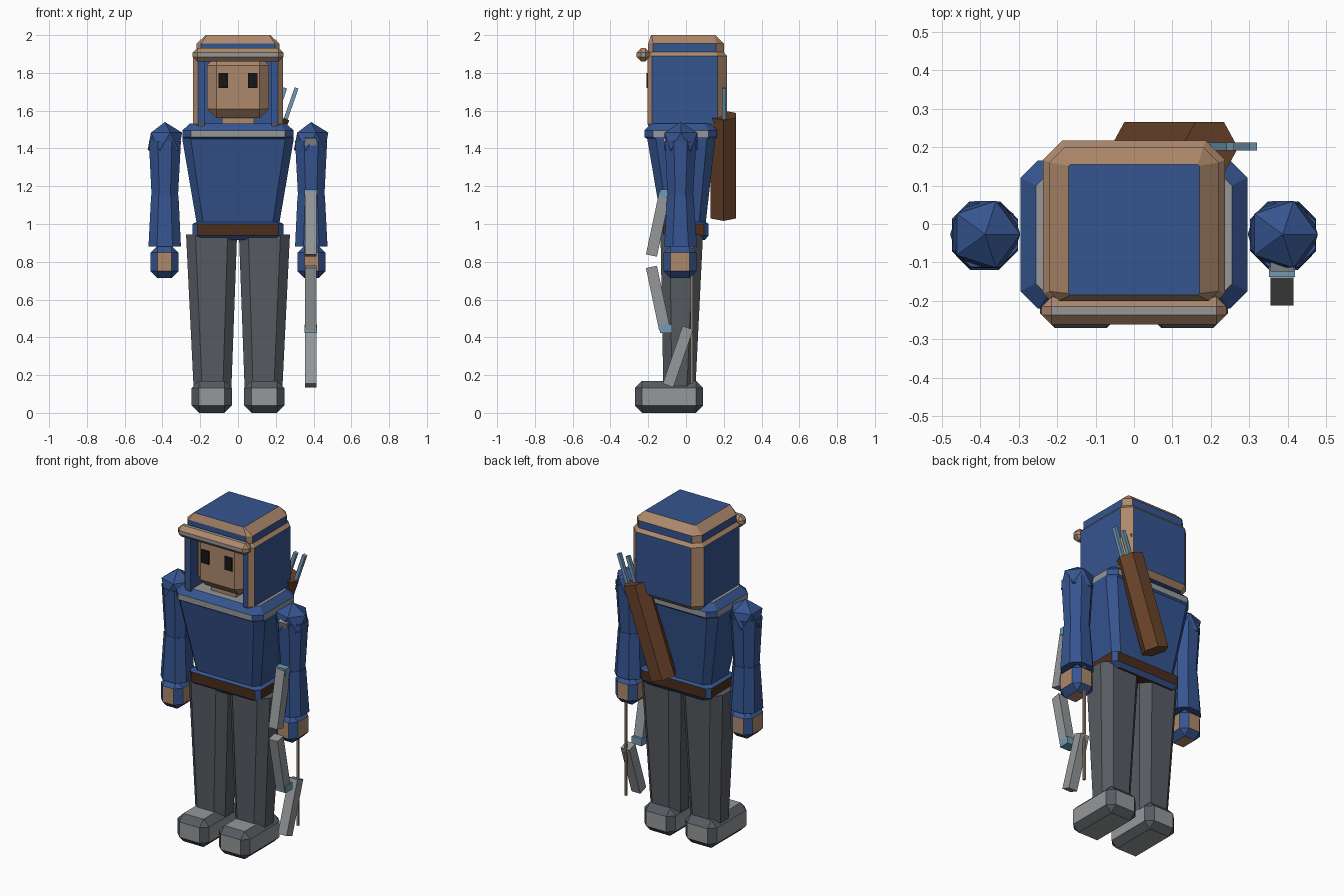
import bpy, bmesh, math
from mathutils import Vector

if "Cube" in bpy.data.objects:
    bpy.data.objects.remove(bpy.data.objects["Cube"])


def mat(name, r, g, b):
    m = bpy.data.materials.new(name)
    m.diffuse_color = (r, g, b, 1)
    m.use_nodes = True
    m.node_tree.nodes["Principled BSDF"].inputs["Base Color"].default_value = m.diffuse_color
    return m


BLUE = mat("blue_cloth", 0.036, 0.09, 0.28)
TAN = mat("tan", 0.42, 0.25, 0.15)
BROWN = mat("leather", 0.14, 0.055, 0.022)
DARK = mat("dark_leather", 0.07, 0.026, 0.012)
PANTS = mat("charcoal", 0.095, 0.105, 0.12)
GREY = mat("grey", 0.30, 0.31, 0.32)
STEEL = mat("pale_blue", 0.17, 0.32, 0.45)
BLACK = mat("black", 0.008, 0.008, 0.008)
STRING = mat("string", 0.30, 0.22, 0.15)


def finish(name, bm, mats):
    bmesh.ops.recalc_face_normals(bm, faces=bm.faces[:])
    me = bpy.data.meshes.new(name)
    bm.to_mesh(me)
    bm.free()
    for m in mats:
        me.materials.append(m)
    ob = bpy.data.objects.new(name, me)
    bpy.context.collection.objects.link(ob)
    return ob


def box(name, x0, x1, y0, y1, z0, z1, main, bevel=0, edge=None):
    """Chamfered box; chamfer faces take the edge material."""
    bm = bmesh.new()
    bmesh.ops.create_cube(bm, size=1)
    for v in bm.verts:
        v.co = Vector(((x0 + x1) / 2 + v.co.x * (x1 - x0),
                       (y0 + y1) / 2 + v.co.y * (y1 - y0),
                       (z0 + z1) / 2 + v.co.z * (z1 - z0)))
    if bevel:
        bmesh.ops.bevel(bm, geom=bm.edges[:], offset=bevel, segments=1,
                        affect='EDGES', profile=0.5, material=1)
    return finish(name, bm, [main, edge or main])


def ring(x0, x1, y0, y1, z, cf, cb=None):
    """Rectangle with cut corners: cf at the front, cb at the back."""
    cb = cb or cf
    return [(x0 + cf, y0, z), (x1 - cf, y0, z), (x1, y0 + cf, z), (x1, y1 - cb, z),
            (x1 - cb, y1, z), (x0 + cb, y1, z), (x0, y1 - cb, z), (x0, y0 + cf, z)]


def loft(name, rings, mats, bands=None, corner=0, caps=(0, 0)):
    """Skin rings; bands = material per band, corner = material of cut corners."""
    bm = bmesh.new()
    vs = [[bm.verts.new(p) for p in r] for r in rings]
    n = len(rings[0])
    for i in range(len(vs) - 1):
        for k in range(n):
            j = (k + 1) % n
            f = bm.faces.new((vs[i][k], vs[i][j], vs[i + 1][j], vs[i + 1][k]))
            f.material_index = corner if k % 2 else (bands[i] if bands else 0)
    bm.faces.new(vs[0]).material_index = caps[0]
    bm.faces.new(vs[-1]).material_index = caps[1]
    return finish(name, bm, mats)


def prism(name, p, q, r, n, m):
    """Straight n-sided bar from p to q."""
    p, q = Vector(p), Vector(q)
    rot = Vector((0, 0, 1)).rotation_difference(q - p)
    off = math.pi / 4 if n == 4 else 0
    sec = [rot @ Vector((r * math.cos(off + math.tau * k / n),
                         r * math.sin(off + math.tau * k / n), 0)) for k in range(n)]
    return loft(name, [[e + s for s in sec] for e in (p, q)], [m])


# Tunic with belt and collar bands
loft("torso", [ring(-hx, hx, y0, y1, z, c) for hx, y0, y1, z, c in (
    (0.215, -0.12, 0.10, 0.915, 0.03),
    (0.24, -0.145, 0.12, 0.94, 0.025),
    (0.24, -0.145, 0.12, 1.0, 0.025),
    (0.22, -0.13, 0.105, 1.01, 0.035),
    (0.295, -0.205, 0.155, 1.45, 0.045),
    (0.295, -0.22, 0.165, 1.46, 0.045),
    (0.295, -0.22, 0.165, 1.495, 0.045),
    (0.255, -0.185, 0.13, 1.532, 0.03))],
    [BLUE, DARK, GREY], bands=[0, 1, 0, 0, 0, 2, 0], caps=(1, 2))

# Hood with tan trim, hollowed at the front
hood = loft("hood", [ring(-hx, hx, y0, y1, z, cf, cb) for hx, y0, y1, z, cf, cb in (
    (0.215, -0.185, 0.19, 1.50, 0.02, 0.04),
    (0.237, -0.205, 0.217, 1.53, 0.025, 0.05),
    (0.237, -0.205, 0.217, 1.89, 0.025, 0.05),
    (0.22, -0.20, 0.20, 1.91, 0.025, 0.04),
    (0.22, -0.20, 0.20, 1.955, 0.025, 0.04),
    (0.17, -0.185, 0.155, 2.0, 0.004, 0.004))],
    [BLUE, TAN], bands=[1, 0, 1, 0, 1], corner=1)
cutter = box("hood_cutter", -0.178, 0.178, -0.35, 0.12, 1.4, 1.87, BLUE, edge=TAN)
cutter.hide_render = True
cutter.hide_set(True)
cut = hood.modifiers.new("opening", 'BOOLEAN')
cut.operation = 'DIFFERENCE'
cut.object = cutter
cut.solver = 'EXACT'
box("hood_brim", -0.24, 0.24, -0.262, -0.19, 1.86, 1.932, GREY, 0.025, TAN)

# Head
box("head", -0.165, 0.165, -0.2, 0.11, 1.56, 1.89, TAN, 0.05)
box("neck", -0.085, 0.085, -0.14, 0.06, 1.5, 1.6, TAN)

# Paired parts
for s, side in ((-1, "left"), (1, "right")):
    def sided(a, b):
        return sorted((s * a, s * b))

    box(side + "_eye", *sided(0.053, 0.103), -0.208, -0.19, 1.72, 1.80, BLACK)
    loft(side + "_leg", [ring(*sided(0.035, 0.235), -0.12, 0.05, 0.13, 0.045),
                         ring(*sided(0.005, 0.275), -0.135, 0.09, 0.945, 0.05)], [PANTS])
    box(side + "_shoe", *sided(0.033, 0.245), -0.27, 0.09, 0.0, 0.17, GREY, 0.038, PANTS)

    # Shoulder, arm and hand
    bm = bmesh.new()
    bmesh.ops.create_icosphere(bm, subdivisions=1, radius=0.102)
    bmesh.ops.translate(bm, verts=bm.verts[:], vec=(s * 0.387, -0.027, 1.438))
    finish(side + "_shoulder", bm, [BLUE])
    loft(side + "_upper_arm", [ring(*sided(0.318, 0.457), -0.097, 0.037, 1.14, 0.04),
                               ring(*sided(0.302, 0.472), -0.112, 0.055, 1.44, 0.048)], [BLUE])
    loft(side + "_forearm", [ring(*sided(0.302, 0.474), -0.115, 0.058, 0.88, 0.045),
                             ring(*sided(0.315, 0.46), -0.1, 0.04, 1.15, 0.04)], [BLUE])
    box(side + "_hand", *sided(0.315, 0.463), -0.12, 0.055, 0.713, 0.885, TAN, 0.037, BLUE)

# Bow, mirrored above and below its grip height
BX, MID = 0.385, 0.803
for s, side in ((-1, "lower"), (1, "upper")):
    prism(side + "_bow_inner_limb", (BX, -0.183, MID + s * 0.03),
          (BX, -0.113, MID + s * 0.362), 0.042, 4, GREY)
    prism(side + "_bow_outer_limb", (BX, 0.01, MID + s * 0.352),
          (BX, -0.095, MID + s * 0.658), 0.042, 4, GREY)
    box(side + "_bow_joint", BX - 0.034, BX + 0.034, -0.138, -0.073,
        MID + s * 0.357 - 0.022, MID + s * 0.357 + 0.022, STEEL)
prism("bow_string", (BX, 0.03, 0.155), (BX, 0.03, 1.45), 0.009, 4, STRING)

# Quiver and arrows on the back
prism("quiver", (0.012, 0.198, 1.042), (0.197, 0.198, 1.575), 0.078, 6, BROWN)
for i in range(3):
    x = 0.19 + 0.06 * i
    prism(f"arrow_{i + 1}", (x - 0.07, 0.202, 1.52), (x, 0.202, 1.72), 0.015, 4, STEEL)
